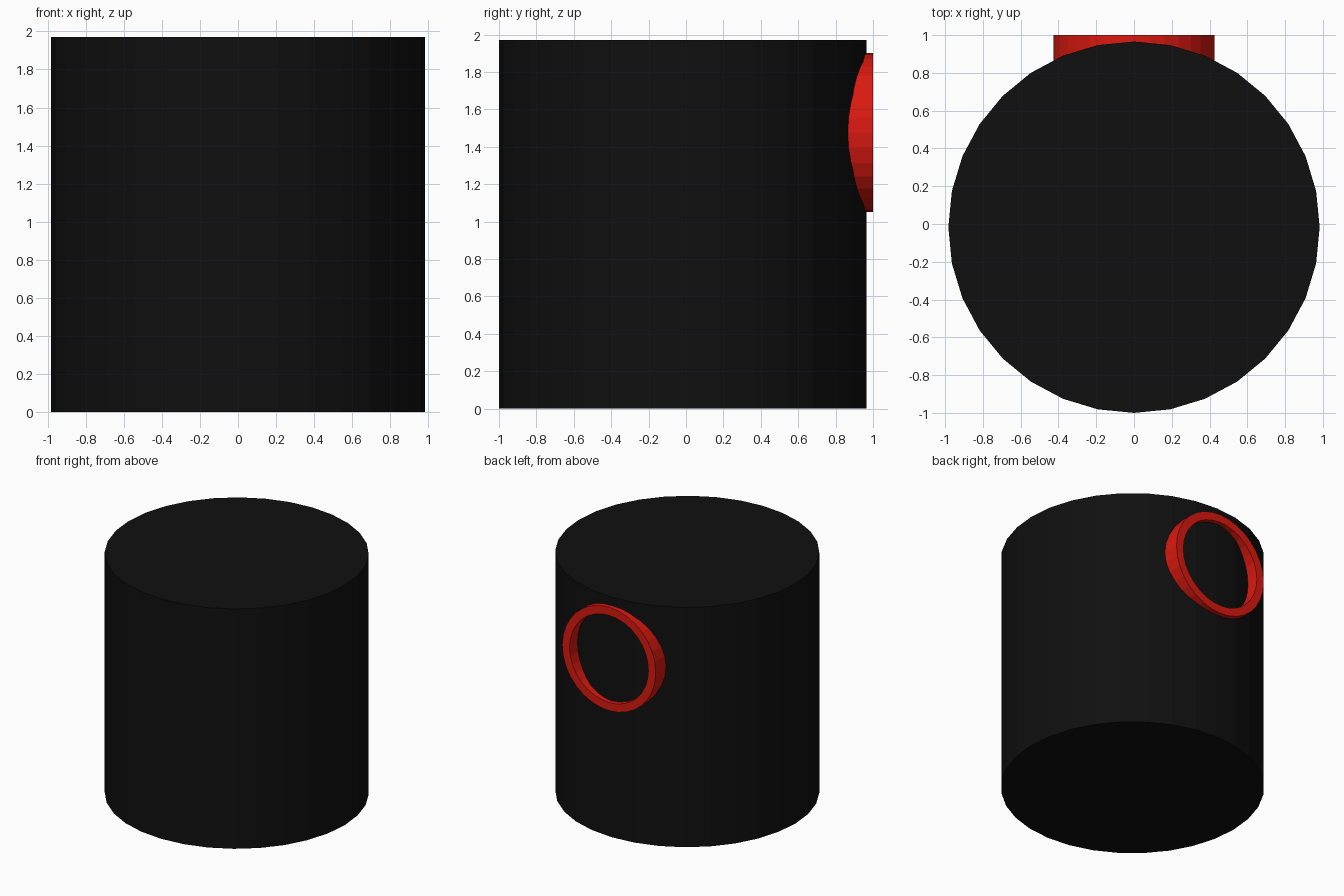
import bpy, bmesh
from math import sin, cos, pi

if "Cube" in bpy.data.objects:
    bpy.data.objects.remove(bpy.data.objects["Cube"])

SIDES = 32
RADIUS, HEIGHT, CENTRE_Y = 0.983, 1.97, -0.017


def material(name, colour):
    mat = bpy.data.materials.new(name)
    mat.diffuse_color = (*colour, 1)
    mat.use_nodes = True
    mat.node_tree.nodes["Principled BSDF"].inputs["Base Color"].default_value = mat.diffuse_color
    return mat


def add_object(name, bm, mat):
    bmesh.ops.recalc_face_normals(bm, faces=bm.faces)
    mesh = bpy.data.meshes.new(name)
    bm.to_mesh(mesh)
    bm.free()
    mesh.materials.append(mat)
    obj = bpy.data.objects.new(name, mesh)
    bpy.context.collection.objects.link(obj)
    return obj


# Closed drum body, flat facets
bm = bmesh.new()
bmesh.ops.create_cone(bm, cap_ends=True, segments=SIDES,
                      radius1=RADIUS, radius2=RADIUS, depth=HEIGHT)
body = add_object("body", bm, material("black", (0.005, 0.005, 0.005)))
body.location = (0, CENTRE_Y, HEIGHT / 2)

# Collar on the back: rectangular section (radius, y) swept around the y axis
section = [(0.425, 0.84), (0.425, 1.0), (0.358, 1.0), (0.358, 0.84)]
bm = bmesh.new()
loops = []
for i in range(SIDES):
    a = 2 * pi * i / SIDES
    loops.append([bm.verts.new((r * cos(a), y, r * sin(a))) for r, y in section])
for i in range(SIDES):
    p, q = loops[i], loops[(i + 1) % SIDES]
    for j in range(4):
        k = (j + 1) % 4
        bm.faces.new((p[j], p[k], q[k], q[j]))
collar = add_object("back_ring", bm, material("red", (0.7, 0.01, 0.005)))
collar.location.z = 1.477
